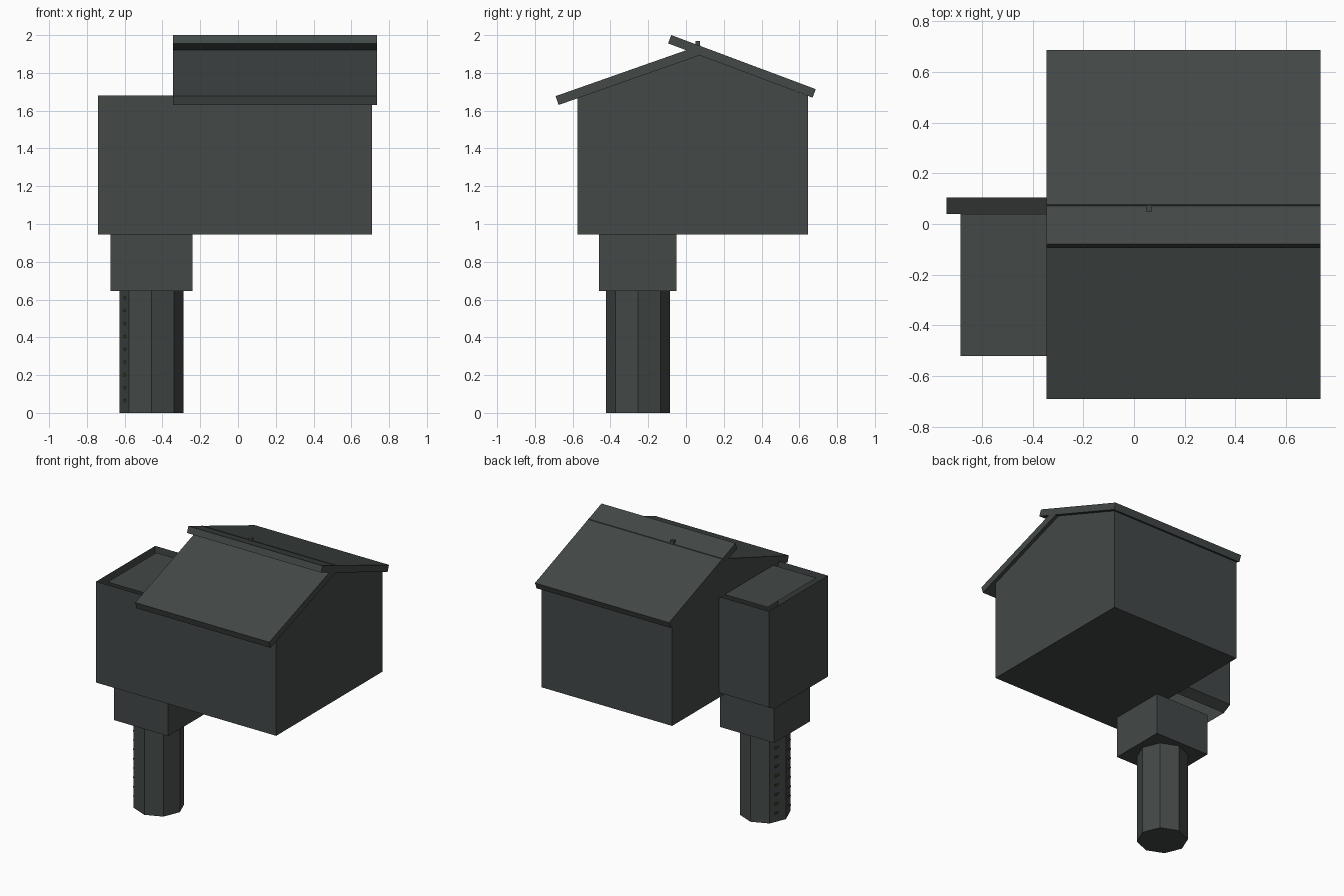
import bpy, bmesh, math
from mathutils import Matrix

cube = bpy.data.objects.get("Cube")
if cube:
    bpy.data.objects.remove(cube, do_unlink=True)


def material(name, rgb):
    m = bpy.data.materials.new(name)
    m.use_nodes = True
    m.diffuse_color = (*rgb, 1)
    bsdf = next(n for n in m.node_tree.nodes if n.type == 'BSDF_PRINCIPLED')
    bsdf.inputs["Base Color"].default_value = (*rgb, 1)
    bsdf.inputs["Roughness"].default_value = 0.9
    return m


SLATE = material("dark_slate", (0.056, 0.066, 0.064))
OLIVE = material("dark_olive", (0.05, 0.043, 0.01))


def finish(name, bm, mat):
    me = bpy.data.meshes.new(name)
    bm.to_mesh(me)
    bm.free()
    me.materials.append(mat)
    ob = bpy.data.objects.new(name, me)
    bpy.context.collection.objects.link(ob)
    return ob


def extrude_x(name, profile, x0, x1, mat=SLATE):
    """Solid from a (y, z) outline swept along x."""
    bm = bmesh.new()
    face = bm.faces.new([bm.verts.new((x0, y, z)) for y, z in profile])
    out = bmesh.ops.extrude_face_region(bm, geom=[face])
    moved = [g for g in out["geom"] if isinstance(g, bmesh.types.BMVert)]
    bmesh.ops.translate(bm, verts=moved, vec=(x1 - x0, 0, 0))
    bmesh.ops.recalc_face_normals(bm, faces=bm.faces)
    return finish(name, bm, mat)


def box(name, x0, x1, y0, y1, z0, z1, mat=SLATE):
    return extrude_x(name, [(y0, z0), (y1, z0), (y1, z1), (y0, z1)], x0, x1, mat)


def sheets(name, polygons):
    bm = bmesh.new()
    for poly in polygons:
        bm.faces.new([bm.verts.new(p) for p in poly])
    bmesh.ops.remove_doubles(bm, verts=bm.verts, dist=0.0005)
    return finish(name, bm, SLATE)


def rod(name, radius, length, sides, matrix, mat):
    bm = bmesh.new()
    bmesh.ops.create_cone(bm, cap_ends=True, segments=sides, radius1=radius,
                          radius2=radius, depth=length, matrix=matrix)
    return finish(name, bm, mat)


# Main house with gable
FLOOR = 0.945
INNER, LEFT, FRONT = -0.34, -0.74, -0.575
extrude_x("house_body", [(FRONT, FLOOR), (0.645, FLOOR), (0.645, 1.678),
                         (0.07, 1.895), (FRONT, 1.666)], INNER, 0.71)

# Overlapping roof slabs
extrude_x("front_roof", [(-0.675, 1.63), (0.09, 1.899), (0.075, 1.946),
                         (-0.69, 1.677)], -0.345, 0.735)
extrude_x("back_roof", [(-0.095, 1.956), (0.67, 1.669), (0.687, 1.714),
                        (-0.078, 2.0)], -0.345, 0.735)
box("roof_peg", 0.048, 0.072, 0.05, 0.074, 1.92, 1.97)

# Side wing: thin open walls, with a sloped foot at the back
TOP, BACK, FOOT_Y, FOOT_Z = 1.68, 0.105, 0.04, 0.98
sheets("wing_walls", [
    [(LEFT, FRONT, FLOOR), (INNER, FRONT, FLOOR), (INNER, FRONT, TOP), (LEFT, FRONT, TOP)],
    [(LEFT, FRONT, FLOOR), (LEFT, FRONT, TOP), (LEFT, BACK, TOP),
     (LEFT, BACK, FOOT_Z), (LEFT, FOOT_Y, FLOOR)],
    [(LEFT, BACK, FOOT_Z), (LEFT, BACK, TOP), (INNER, BACK, TOP), (INNER, BACK, FOOT_Z)],
    [(LEFT, FOOT_Y, FLOOR), (LEFT, BACK, FOOT_Z), (INNER, BACK, FOOT_Z), (INNER, FOOT_Y, FLOOR)],
])
sheets("wing_roof", [[(-0.685, -0.52, 1.67), (INNER, -0.52, 1.67),
                      (INNER, FOOT_Y, 1.67), (-0.685, FOOT_Y, 1.67)]])

# Support block and octagonal pillar
box("support_block", -0.675, -0.24, -0.46, -0.05, 0.645, FLOOR)
rod("pillar", 0.169, 0.645, 8, Matrix.Translation((-0.458, -0.255, 0.3225)), SLATE)
pillar = bpy.data.objects["pillar"]
# Align the pillar corners with the axes
first = pillar.data.vertices[0].co
angle = math.atan2(first.y + 0.255, first.x + 0.458)
pivot = Matrix.Translation((-0.458, -0.255, 0))
pillar.data.transform(pivot @ Matrix.Rotation(-angle, 4, 'Z') @ pivot.inverted())

# Climbing rungs through the pillar edge
for i in range(9):
    place = Matrix.Translation((-0.6, -0.255, 0.065 + 0.068 * i))
    rod(f"rung_{i + 1}", 0.008, 0.17, 6, place @ Matrix.Rotation(math.pi / 2, 4, 'X'), OLIVE)
